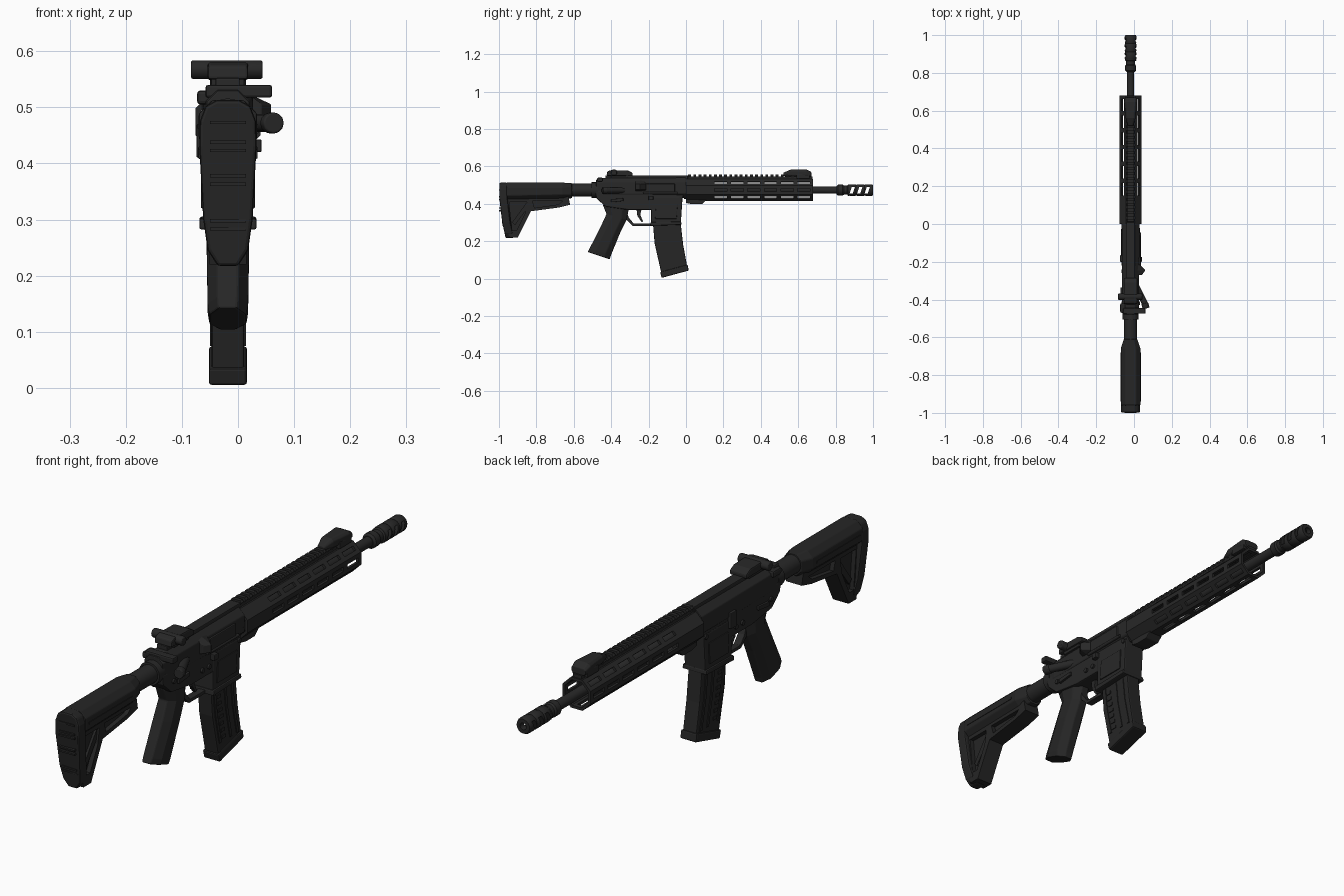
import bpy, bmesh, math
from mathutils import Vector, Matrix

CX = -0.018   # centre plane of the main body
BORE = 0.473  # height of the barrel axis


def material(name, v):
    m = bpy.data.materials.new(name)
    m.diffuse_color = (v, v, v, 1)
    return m


METAL = material("black metal", 0.021)
POLYMER = material("black polymer", 0.019)


def rings(name, loops, mat=METAL, bevel=0.0, closed=False, smooth=False):
    """Skin a list of equal-length point rings into one solid."""
    bm = bmesh.new()
    vs = [[bm.verts.new(p) for p in lp] for lp in loops]
    n, m = len(loops[0]), len(loops)
    for i in range(m if closed else m - 1):
        a, b = vs[i], vs[(i + 1) % m]
        for k in range(n):
            bm.faces.new((a[k], a[(k + 1) % n], b[(k + 1) % n], b[k]))
    if not closed:
        bm.faces.new(vs[0][::-1])
        bm.faces.new(vs[-1])
    bmesh.ops.recalc_face_normals(bm, faces=bm.faces[:])
    me = bpy.data.meshes.new(name)
    bm.to_mesh(me)
    bm.free()
    me.materials.append(mat)
    ob = bpy.data.objects.new(name, me)
    bpy.context.collection.objects.link(ob)
    if bevel:
        b = ob.modifiers.new("bevel", 'BEVEL')
        b.width, b.segments, b.limit_method = bevel, 2, 'ANGLE'
    if smooth:
        bpy.context.view_layer.objects.active = ob
        ob.select_set(True)
        bpy.ops.object.shade_smooth_by_angle(angle=math.radians(35))
        ob.select_set(False)
    return ob


def prism(name, pts, half, mat=METAL, bevel=0.0, x=CX):
    """Side outline (y, z) extruded across x."""
    return rings(name, [[(x + s * half, y, z) for y, z in pts] for s in (-1, 1)], mat, bevel)


def box(name, x0, x1, y0, y1, z0, z1, mat=METAL, bevel=0.0):
    return prism(name, [(y0, z0), (y1, z0), (y1, z1), (y0, z1)], (x1 - x0) / 2, mat, bevel, (x0 + x1) / 2)


def oct_y(y, half, z0, z1, c):
    """Chamfered rectangle across the length axis."""
    l, r = CX - half, CX + half
    return [(l, y, z0 + c), (l + c, y, z0), (r - c, y, z0), (r, y, z0 + c),
            (r, y, z1 - c), (r - c, y, z1), (l + c, y, z1), (l, y, z1 - c)]


def lathe(name, prof, mat=METAL, closed=False, n=20):
    loops = [[(CX + r * math.cos(k * math.tau / n), y, BORE + r * math.sin(k * math.tau / n))
              for k in range(n)] for y, r in prof]
    return rings(name, loops, mat, closed=closed, smooth=True)


def rod(name, a, b, r, n=12, mat=METAL, bevel=0.0):
    a, b = Vector(a), Vector(b)
    q = (b - a).to_track_quat('Z', 'Y')
    circ = [q @ Vector((r * math.cos(k * math.tau / n), r * math.sin(k * math.tau / n), 0)) for k in range(n)]
    return rings(name, [[p + c for c in circ] for p in (a, b)], mat, bevel, smooth=True)


def cut(ob, cutter):
    """Subtract a cutter and hide it."""
    m = ob.modifiers.new("cut", 'BOOLEAN')
    m.operation, m.object, m.solver = 'DIFFERENCE', cutter, 'EXACT'
    cutter.hide_render = True
    cutter.hide_set(True)


# butt pad: front outline, lower end swept forward
half = [(0.018, 0.217), (0.036, 0.245), (0.044, 0.30), (0.051, 0.43), (0.050, 0.475), (0.040, 0.502), (0.02, 0.513)]
pad = [(w, z) for w, z in half] + [(-w, z) for w, z in half[::-1]]
sweep = lambda z: 0.22 * max(0, 0.37 - z)
rings("butt_pad", [[(CX + w, y + sweep(z), z) for w, z in pad] for y in (-0.998, -0.955)], POLYMER, 0.006)
for i, z in enumerate((0.28, 0.295, 0.36, 0.375, 0.42, 0.435, 0.47)):
    y = -0.998 + sweep(z)
    box(f"pad_rib_{i}", CX - 0.032, CX + 0.032, y - 0.003, y + 0.01, z, z + 0.006, POLYMER)

# stock body and buffer tube
rings("stock_body", [oct_y(-0.96, 0.052, 0.42, 0.513, 0.024), oct_y(-0.66, 0.052, 0.425, 0.513, 0.024),
                     oct_y(-0.61, 0.036, 0.43, 0.511, 0.02)], POLYMER, 0.004)
brace = prism("stock_brace", [(-0.965, 0.45), (-0.63, 0.45), (-0.62, 0.395), (-0.68, 0.38), (-0.83, 0.36),
                              (-0.90, 0.22), (-0.945, 0.22), (-0.965, 0.30)], 0.033, POLYMER)
for s in (-1, 1):
    cut(brace, prism("brace_cutter", [(-0.945, 0.41), (-0.85, 0.41), (-0.86, 0.35), (-0.905, 0.26), (-0.93, 0.26)],
                     0.02, x=CX + s * 0.036))
    cut(brace, prism("brace_cutter", [(-0.82, 0.415), (-0.66, 0.415), (-0.68, 0.397), (-0.81, 0.378)],
                     0.02, x=CX + s * 0.036))
prism("stock_strut", [(-0.93, 0.30), (-0.915, 0.285), (-0.83, 0.40), (-0.85, 0.41)], 0.025, POLYMER)
for s in (-1, 1):
    box("stock_groove_bar", CX + s * 0.05 - 0.004, CX + s * 0.05 + 0.004, -0.94, -0.68, 0.462, 0.470, POLYMER)
rod("buffer_tube", (CX, -0.65, BORE), (CX, -0.46, BORE), 0.035, 20)
rod("tube_nut", (CX, -0.505, BORE), (CX, -0.47, BORE), 0.043, 16)

# receiver
rings("upper_receiver", [oct_y(-0.48, 0.038, 0.435, 0.53, 0.02), oct_y(-0.44, 0.044, 0.43, 0.538, 0.022),
                         oct_y(0.0, 0.047, 0.43, 0.54, 0.024)], METAL, 0.003)
box("receiver_rail", CX - 0.022, CX + 0.022, -0.43, 0.01, 0.53, 0.552, METAL, 0.003)
prism("lower_receiver", [(-0.485, 0.47), (-0.48, 0.43), (-0.43, 0.385), (-0.31, 0.368), (-0.18, 0.368),
                         (-0.03, 0.40), (-0.01, 0.45)], 0.042, METAL, 0.005)
prism("magazine_well", [(-0.187, 0.285), (-0.028, 0.29), (-0.018, 0.44), (-0.185, 0.44)], 0.044, METAL, 0.005)
prism("well_lip", [(-0.193, 0.282), (-0.024, 0.288), (-0.026, 0.305), (-0.19, 0.302)], 0.051, METAL, 0.004)
for s in (-1, 1):
    x = CX + s * 0.045
    prism("well_panel", [(-0.165, 0.32), (-0.05, 0.32), (-0.045, 0.40), (-0.16, 0.40)], 0.003, METAL, 0.002, x)
    for y, z in ((-0.42, 0.425), (-0.25, 0.40), (-0.21, 0.40), (-0.03, 0.43)):
        rod("receiver_pin", (x - s * 0.01, y, z), (x + s * 0.004, y, z), 0.009)
    prism("selector_lever", [(-0.40, 0.408), (-0.335, 0.415), (-0.335, 0.43), (-0.40, 0.425)], 0.005, METAL, 0.002,
          x + s * 0.003)
box("dust_cover", CX + 0.042, CX + 0.053, -0.215, -0.06, 0.462, 0.508, METAL, 0.003)
rod("cover_hinge", (CX + 0.05, -0.23, 0.458), (CX + 0.05, -0.045, 0.458), 0.006)
rings("shell_deflector", [[(CX + 0.035, y, 0.465), (CX + w, y, 0.475), (CX + w, y, 0.505), (CX + 0.035, y, 0.525)]
                          for y, w in ((-0.27, 0.06), (-0.245, 0.078), (-0.215, 0.048))], METAL, 0.002)
rod("forward_assist", (CX + 0.03, -0.33, 0.472), (CX + 0.077, -0.425, 0.472), 0.016)
rod("assist_button", (CX + 0.075, -0.42, 0.472), (CX + 0.082, -0.447, 0.472), 0.019, bevel=0.003)
box("magazine_release", CX + 0.04, CX + 0.06, -0.20, -0.175, 0.42, 0.443, METAL, 0.003)
box("bolt_catch", CX - 0.056, CX - 0.04, -0.20, -0.165, 0.41, 0.47, METAL, 0.003)

# charging handle
box("charging_handle", CX - 0.04, CX + 0.079, -0.475, -0.445, 0.517, 0.54, METAL, 0.005)
box("charging_latch", CX - 0.055, CX - 0.02, -0.47, -0.42, 0.505, 0.53, METAL, 0.006)

# trigger and guard
prism("trigger_guard", [(-0.32, 0.365), (-0.305, 0.325), (-0.28, 0.295), (-0.185, 0.295), (-0.185, 0.282),
                        (-0.285, 0.282), (-0.318, 0.315), (-0.335, 0.36)], 0.014, METAL, 0.002)
prism("trigger", [(-0.265, 0.375), (-0.237, 0.375), (-0.245, 0.34), (-0.228, 0.305), (-0.238, 0.303),
                  (-0.26, 0.335)], 0.008, METAL, 0.002)


# grip: stacked chamfered sections between a rear and a front edge
def grip_ring(rear, front, half):
    (y0, z0), (y1, z1) = rear, front
    uv = [(0, -.5), (.3, -1), (.75, -1), (1, -.45), (1, .45), (.75, 1), (.3, 1), (0, .5)]
    return [(CX + v * half, y0 + (y1 - y0) * u, z0 + (z1 - z0) * u) for u, v in uv]


rings("pistol_grip", [grip_ring((-0.525, 0.142), (-0.408, 0.103), 0.033),
                      grip_ring((-0.515, 0.162), (-0.402, 0.123), 0.036),
                      grip_ring((-0.455, 0.28), (-0.352, 0.245), 0.038),
                      grip_ring((-0.425, 0.345), (-0.318, 0.315), 0.035),
                      grip_ring((-0.445, 0.395), (-0.305, 0.375), 0.034)], POLYMER, 0.004)

# magazine with ribs and base plate
prism("magazine", [(-0.178, 0.31), (-0.168, 0.19), (-0.13, 0.02), (0.008, 0.055), (-0.015, 0.18), (-0.03, 0.31)],
      0.029, POLYMER, 0.005)
prism("magazine_base", [(-0.139, 0.035), (-0.13, 0.004), (0.014, 0.043), (0.009, 0.075)], 0.034, POLYMER, 0.005)
for s in (-1, 1):
    x = CX + s * 0.029
    for d in (0.012, 0.075, 0.115):
        prism("magazine_rib", [(d - 0.176, 0.28), (d - 0.166, 0.19), (d - 0.141, 0.075),
                               (d - 0.129, 0.075), (d - 0.154, 0.19), (d - 0.164, 0.28)], 0.003, POLYMER, 0, x)
    for i in range(7):
        y, z = -0.145 + 0.005 * i, 0.26 - 0.027 * i
        box("magazine_stud", x - 0.003, x + 0.003, y, y + 0.022, z - 0.012, z, POLYMER)

# handguard: hollow octagon with rows of slots
A = 0.058
octagon = lambda y, a: [(x, y, z + 0.001) for x, _, z in oct_y(y, a, BORE - a, BORE + a, a * 0.586)]
guard = rings("handguard", [octagon(0, A), octagon(0.68, A), octagon(0.68, A - 0.01), octagon(0, A - 0.01)],
              closed=True)
bm = bmesh.new()
for i in range(6):
    for ang in (0, 45, 90, 135):
        mtx = (Matrix.Translation((CX, 0.185 + i * 0.089, BORE)) @ Matrix.Rotation(math.radians(ang), 4, 'Y')
               @ Matrix.Translation((0.055, 0, 0)) @ Matrix.Diagonal((0.03, 0.066, 0.017, 1)))
        for flip in (Matrix.Identity(4), Matrix.Translation((CX, 0, BORE)) @ Matrix.Rotation(math.pi, 4, 'Y')
                     @ Matrix.Translation((-CX, 0, -BORE))):
            bmesh.ops.create_cube(bm, size=1, matrix=flip @ mtx)
me = bpy.data.meshes.new("slot_cutters")
bm.to_mesh(me)
bm.free()
slots = bpy.data.objects.new("slot_cutters", me)
bpy.context.collection.objects.link(slots)
cut(guard, slots)
prism("handguard_clamp", [(0.0, 0.43), (0.0, 0.405), (0.03, 0.398), (0.085, 0.398), (0.11, 0.42)], 0.03, METAL, 0.003)
rod("barrel_nut", (CX, -0.01, BORE), (CX, 0.10, BORE), 0.047, 16)

# top rail with repeated teeth
box("top_rail", CX - 0.018, CX + 0.018, 0.0, 0.675, 0.525, 0.545)
tooth = rings("rail_teeth", [[(CX - 0.018, y, 0.54), (CX + 0.018, y, 0.54), (CX + 0.023, y, 0.549),
                              (CX + 0.017, y, 0.557), (CX - 0.017, y, 0.557), (CX - 0.023, y, 0.549)]
                             for y in (0.012, 0.027)])
arr = tooth.modifiers.new("repeat", 'ARRAY')
arr.count, arr.use_relative_offset, arr.use_constant_offset = 24, False, True
arr.constant_offset_displace = (0, 0.0275, 0)

# barrel and muzzle brake
lathe("barrel", [(0.0, 0.024), (0.40, 0.024), (0.41, 0.019), (0.83, 0.019)])
lathe("brake_collar", [(0.805, 0.021), (0.812, 0.029), (0.838, 0.029), (0.845, 0.024), (0.862, 0.024), (0.866, 0.03),
                       (0.872, 0.03)])
brake = lathe("muzzle_brake", [(0.868, 0.027), (0.875, 0.031), (0.905, 0.031), (0.910, 0.028), (0.918, 0.031),
                               (0.95, 0.031), (0.955, 0.028), (0.963, 0.031), (0.992, 0.031), (1.0, 0.027),
                               (1.0, 0.013), (0.868, 0.013)], closed=True)
for y in (0.888, 0.928, 0.968):
    cut(brake, prism("port_cutter", [(y - 0.013, 0.456), (y + 0.004, 0.456), (y + 0.016, 0.491), (y - 0.001, 0.491)],
                     0.06))

# folded sights
prism("rear_sight", [(-0.425, 0.55), (-0.42, 0.574), (-0.40, 0.58), (-0.31, 0.578), (-0.285, 0.565), (-0.285, 0.548)],
      0.036, METAL, 0.005)
rod("rear_sight_knob", (CX - 0.066, -0.385, 0.567), (CX + 0.062, -0.385, 0.567), 0.017, 12, bevel=0.004)
box("rear_sight_clamp", CX - 0.03, CX + 0.03, -0.40, -0.31, 0.538, 0.56, METAL, 0.003)
rings("front_sight", [oct_y(0.52, 0.014, 0.548, 0.566, 0.005), oct_y(0.56, 0.026, 0.545, 0.583, 0.009),
                      oct_y(0.645, 0.034, 0.543, 0.583, 0.01), oct_y(0.67, 0.03, 0.543, 0.57, 0.008)], METAL, 0.003)
box("front_sight_clamp", CX - 0.032, CX + 0.032, 0.59, 0.66, 0.535, 0.56, METAL, 0.003)
